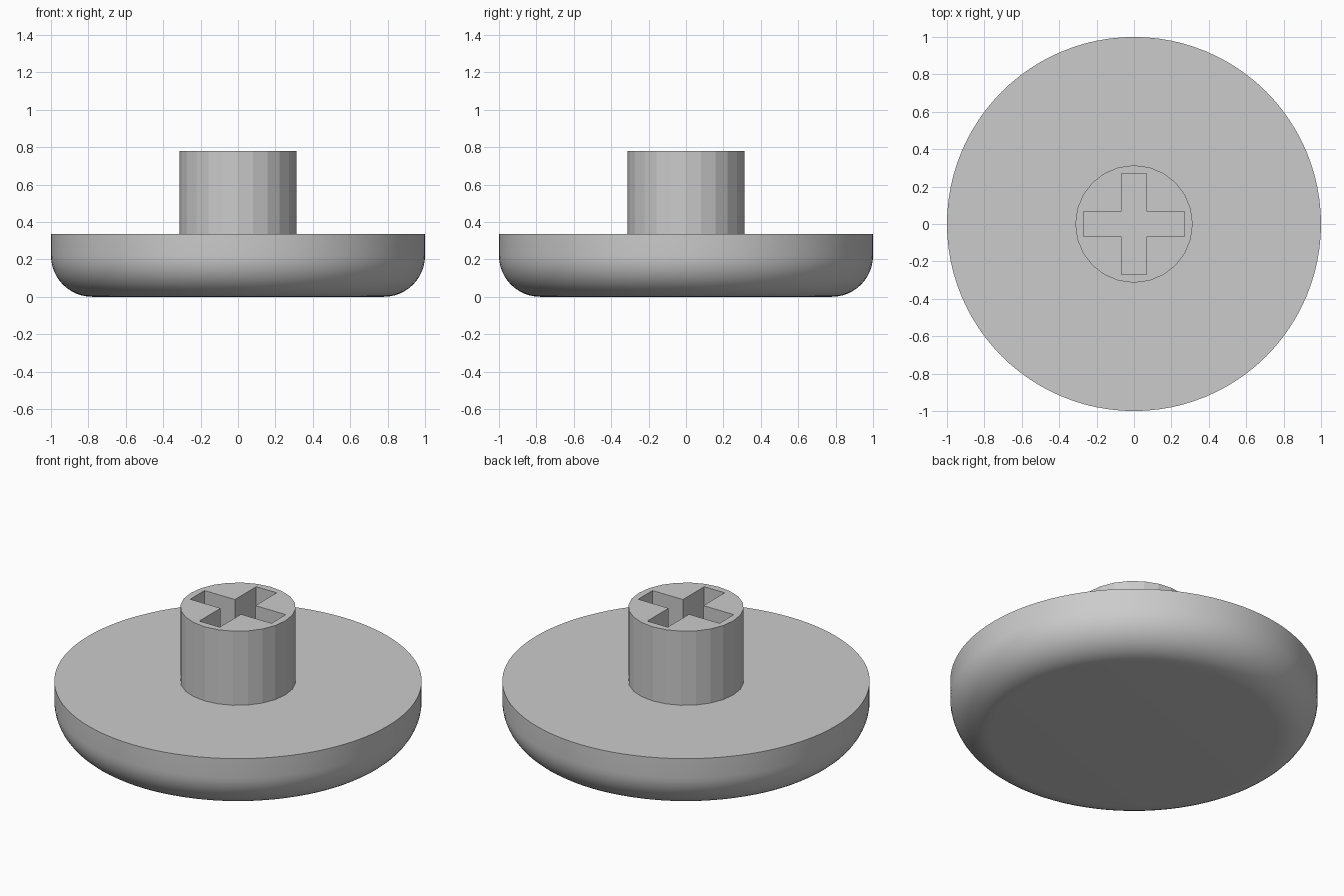
import bpy
import bmesh
from math import cos, sin, pi, radians

cube = bpy.data.objects.get("Cube")
if cube:
    bpy.data.objects.remove(cube, do_unlink=True)

RADIUS, DISC_TOP, FILLET = 1.0, 0.335, 0.22
POST_RADIUS, POST_TOP, POST_SIDES = 0.314, 0.78, 24
ARM, HALF = 0.27, 0.068

grey = bpy.data.materials.new("plain grey")
grey.use_nodes = True
colour = (0.6, 0.6, 0.6, 1)
grey.diffuse_color = colour
grey.node_tree.nodes["Principled BSDF"].inputs["Base Color"].default_value = colour


def activate(obj):
    bpy.ops.object.select_all(action="DESELECT")
    obj.select_set(True)
    bpy.context.view_layer.objects.active = obj


def round_disc():
    """Flat-topped disc with a rounded lower rim, spun from a profile."""
    steps = 12
    profile = [(0, 0)]
    for i in range(steps + 1):
        a = pi / 2 * i / steps
        profile.append((RADIUS - FILLET + FILLET * sin(a), FILLET - FILLET * cos(a)))
    profile += [(RADIUS, DISC_TOP), (0, DISC_TOP)]

    bm = bmesh.new()
    verts = [bm.verts.new((r, 0, z)) for r, z in profile]
    edges = [bm.edges.new(pair) for pair in zip(verts, verts[1:])]
    bmesh.ops.spin(bm, geom=verts + edges, cent=(0, 0, 0), axis=(0, 0, 1),
                   angle=2 * pi, steps=96, use_merge=True)
    bmesh.ops.remove_doubles(bm, verts=bm.verts, dist=1e-5)
    bmesh.ops.recalc_face_normals(bm, faces=bm.faces)
    mesh = bpy.data.meshes.new("round_disc")
    bm.to_mesh(mesh)
    bm.free()
    obj = bpy.data.objects.new("round_disc", mesh)
    bpy.context.collection.objects.link(obj)
    mesh.materials.append(grey)
    activate(obj)
    bpy.ops.object.shade_smooth_by_angle(angle=radians(30))


def socket_post():
    """Faceted post with a cross-shaped socket, extruded from two outlines."""
    circle = [(POST_RADIUS * cos(2 * pi * i / POST_SIDES),
               POST_RADIUS * sin(2 * pi * i / POST_SIDES)) for i in range(POST_SIDES)]
    # one arm of the cross, turned four times
    cross = []
    for c, s in ((1, 0), (0, 1), (-1, 0), (0, -1)):
        for x, y in ((ARM, -HALF), (ARM, HALF), (HALF, HALF)):
            cross.append((c * x - s * y, s * x + c * y))

    curve = bpy.data.curves.new("socket_post", "CURVE")
    curve.dimensions = "2D"
    curve.fill_mode = "BOTH"
    bottom = DISC_TOP - 0.02
    curve.extrude = (POST_TOP - bottom) / 2
    for outline in (circle, cross):
        spline = curve.splines.new("POLY")
        spline.points.add(len(outline) - 1)
        for point, (x, y) in zip(spline.points, outline):
            point.co = (x, y, 0, 1)
        spline.use_cyclic_u = True
        spline.use_smooth = False
    curve.materials.append(grey)
    obj = bpy.data.objects.new("socket_post", curve)
    obj.location.z = (POST_TOP + bottom) / 2
    bpy.context.collection.objects.link(obj)
    activate(obj)
    bpy.ops.object.convert(target="MESH")

    # weld the caps to the walls and keep every facet flat
    obj = bpy.context.object
    bm = bmesh.new()
    bm.from_mesh(obj.data)
    bmesh.ops.remove_doubles(bm, verts=bm.verts, dist=1e-5)
    bmesh.ops.recalc_face_normals(bm, faces=bm.faces)
    for face in bm.faces:
        face.smooth = False
    bm.to_mesh(obj.data)
    bm.free()


round_disc()
socket_post()
